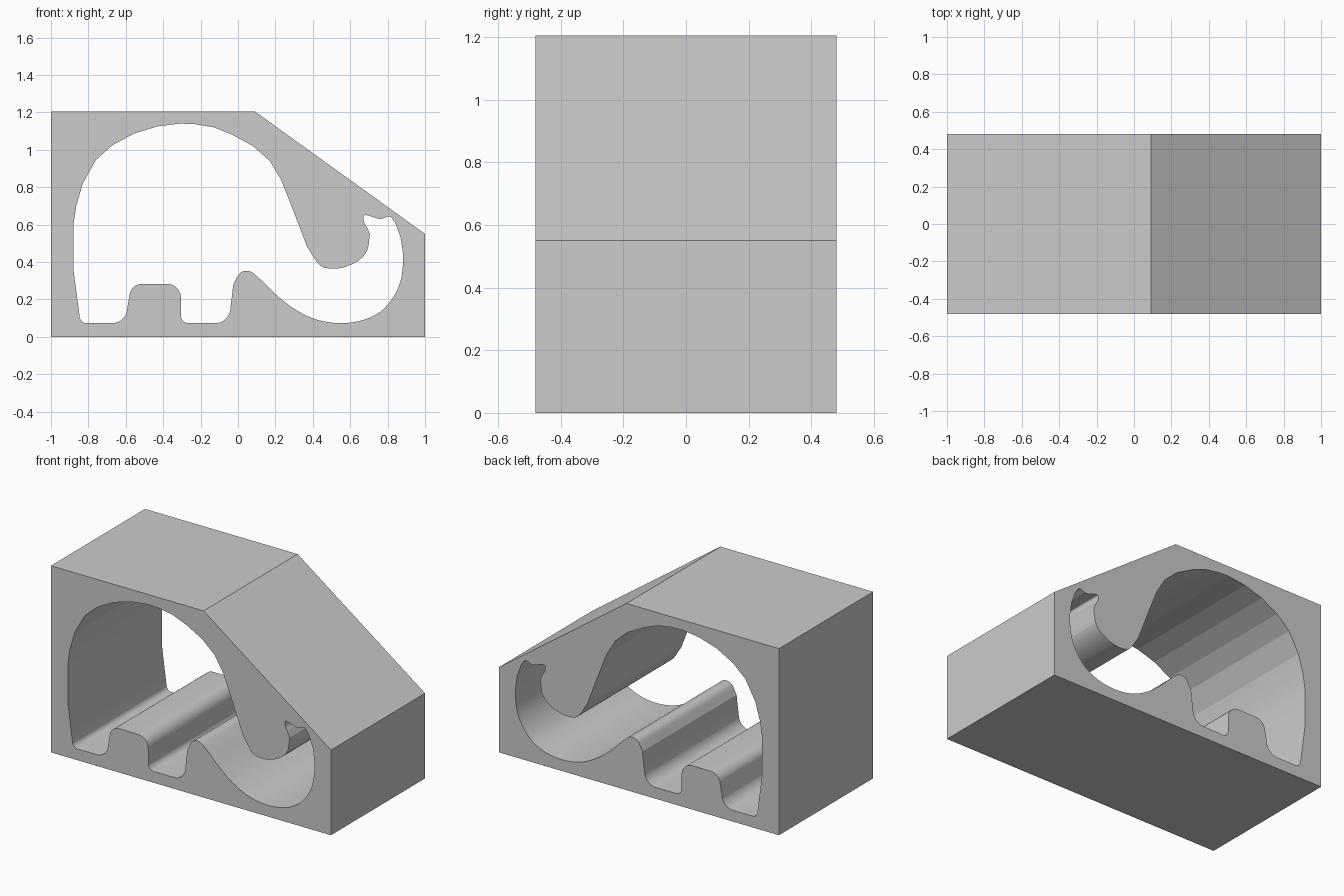
import bpy
import bmesh
from mathutils import Vector

if "Cube" in bpy.data.objects:
    bpy.data.objects.remove(bpy.data.objects["Cube"], do_unlink=True)

HALF_DEPTH = 0.48


def smooth(points, steps=5):
    """Catmull-Rom curve through the points."""
    p = [Vector(q) for q in points]
    p = [2 * p[0] - p[1]] + p + [2 * p[-1] - p[-2]]
    out = []
    for a, b, c, d in zip(p, p[1:], p[2:], p[3:]):
        for i in range(steps):
            t = i / steps
            out.append(b + t * (c - a) / 2
                       + t * t * (a - 2.5 * b + 2 * c - d / 2)
                       + t ** 3 * (1.5 * (b - c) + (d - a) / 2))
    return out + [p[-2]]


def rounded(before, corners, after, steps=8):
    """Polyline whose corners (x, z, size) are softened by short curves."""
    path = [Vector(before)] + [Vector(c[:2]) for c in corners] + [Vector(after)]
    out = []
    for a, b, c, corner in zip(path, path[1:], path[2:], corners):
        start = b + (a - b).normalized() * corner[2]
        end = b + (c - b).normalized() * corner[2]
        for i in range(steps + 1):
            t = i / steps
            # weighted curve, close to a circular arc
            w = [(1 - t) ** 2, 1.414 * t * (1 - t), t * t]
            out.append((w[0] * start + w[1] * b + w[2] * end) / sum(w))
    return out


# Faceted back and head, from tail to the root of the trunk
back = [(-.88, .36), (-.88, .6), (-.865, .7), (-.83, .82), (-.76, .945),
        (-.67, 1.025), (-.555, 1.087), (-.43, 1.125), (-.31, 1.14),
        (-.23, 1.137), (-.13, 1.12), (-.03, 1.08), (.08, 1.02),
        (.17, .94), (.23, .84), (.27, .74)]

# Trunk: inner bend, pinched tip, then the sweep back to the chest
trunk_inner = [(.37, .48), (.43, .39), (.48, .366), (.56, .37), (.64, .405),
               (.69, .46), (.705, .55)]
trunk_tip = [(.69, .585), (.673, .615), (.672, .645), (.69, .65),
             (.76, .63), (.81, .643), (.84, .61)]
trunk_outer = [(.87, .53), (.883, .41), (.86, .27), (.78, .15), (.67, .09),
               (.54, .073), (.41, .095), (.3, .15), (.21, .22), (.1, .325),
               (.055, .352), (.01, .34), (-.025, .28)]

# Legs and the gap between them, front to rear
legs = [(-.05, .073, .07), (-.305, .073, .04), (-.305, .283, .075),
        (-.57, .283, .055), (-.605, .073, .065), (-.842, .073, .03)]

opening = (back + smooth(trunk_inner) + smooth(trunk_tip) + smooth(trunk_outer)
           + rounded(trunk_outer[-1], legs, back[0]))
block = [(-1, 0), (1, 0), (1, .55), (.09, 1.205), (-1, 1.205)]

# Block with the animal-shaped opening running through its depth
bm = bmesh.new()
edges = []
for loop in (block, opening):
    verts = [bm.verts.new((x, -HALF_DEPTH, z)) for x, z in loop]
    edges += [bm.edges.new((a, b)) for a, b in zip(verts, verts[1:] + verts[:1])]
bmesh.ops.triangle_fill(bm, edges=edges, use_beauty=True, normal=(0, -1, 0))
result = bmesh.ops.extrude_face_region(bm, geom=bm.faces[:], use_keep_orig=True)
moved = [g for g in result["geom"] if isinstance(g, bmesh.types.BMVert)]
bmesh.ops.translate(bm, verts=moved, vec=(0, 2 * HALF_DEPTH, 0))
bmesh.ops.recalc_face_normals(bm, faces=bm.faces[:])
mesh = bpy.data.meshes.new("block_with_elephant_opening")
bm.to_mesh(mesh)
bm.free()

grey = bpy.data.materials.new("plain grey")
grey.use_nodes = True
colour = (.6, .6, .6, 1)
grey.diffuse_color = colour
grey.node_tree.nodes["Principled BSDF"].inputs["Base Color"].default_value = colour
mesh.materials.append(grey)

obj = bpy.data.objects.new("block_with_elephant_opening", mesh)
bpy.context.collection.objects.link(obj)
bpy.ops.object.select_all(action="DESELECT")
obj.select_set(True)
bpy.context.view_layer.objects.active = obj
# Small angle: fillets stay smooth while the back keeps its facets
bpy.ops.object.shade_smooth_by_angle(angle=0.15)
